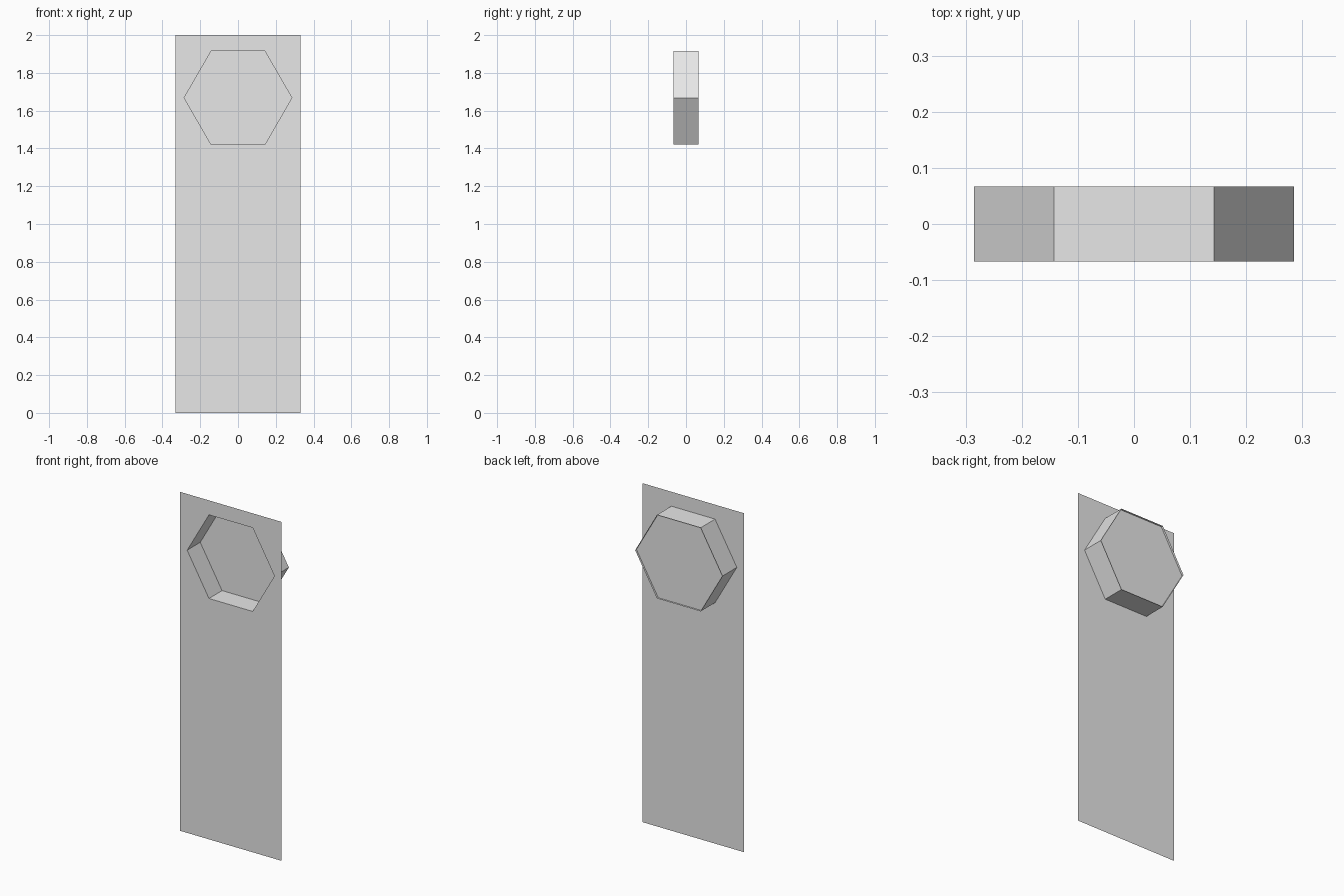
import bpy, bmesh
from math import cos, sin, pi

cube = bpy.data.objects.get("Cube")
if cube:
    bpy.data.objects.remove(cube)

FRONT, BACK, FLOOR = -0.067, 0.067, 0.055    # y of plate, rim and recessed disc
HALF_WIDTH, HEIGHT = 0.332, 2.0
RADIUS, CENTRE_Z = 0.285, 1.668

grey = bpy.data.materials.new("light grey")
grey.use_nodes = True
colour = (0.8, 0.8, 0.8, 1)
grey.diffuse_color = colour
grey.node_tree.nodes["Principled BSDF"].inputs["Base Color"].default_value = colour


def finish(name, bm):
    mesh = bpy.data.meshes.new(name)
    bm.to_mesh(mesh)
    bm.free()
    mesh.materials.append(grey)
    obj = bpy.data.objects.new(name, mesh)
    bpy.context.collection.objects.link(obj)


def hexagon(bm, y):
    return [bm.verts.new((RADIUS * cos(i * pi / 3), y, CENTRE_Z + RADIUS * sin(i * pi / 3)))
            for i in range(6)]


def loop_edges(bm, verts):
    return [bm.edges.new((verts[i - 1], verts[i])) for i in range(len(verts))]


# Thin upright plate with a hexagonal opening
bm = bmesh.new()
corners = [bm.verts.new((x * HALF_WIDTH, FRONT, z * HEIGHT))
           for x, z in ((-1, 0), (1, 0), (1, 1), (-1, 1))]
edges = loop_edges(bm, corners) + loop_edges(bm, hexagon(bm, FRONT))
bmesh.ops.triangle_fill(bm, edges=edges, use_beauty=True, normal=(0, -1, 0))
finish("plate", bm)

# Hexagonal wall standing out behind the opening
bm = bmesh.new()
front, back = hexagon(bm, FRONT), hexagon(bm, BACK)
for i in range(6):
    bm.faces.new((front[i - 1], front[i], back[i], back[i - 1]))
bmesh.ops.recalc_face_normals(bm, faces=bm.faces)
finish("hexagon_wall", bm)

# Disc closing the wall just inside its back rim
bm = bmesh.new()
bm.faces.new(reversed(hexagon(bm, FLOOR)))
finish("hexagon_back", bm)
